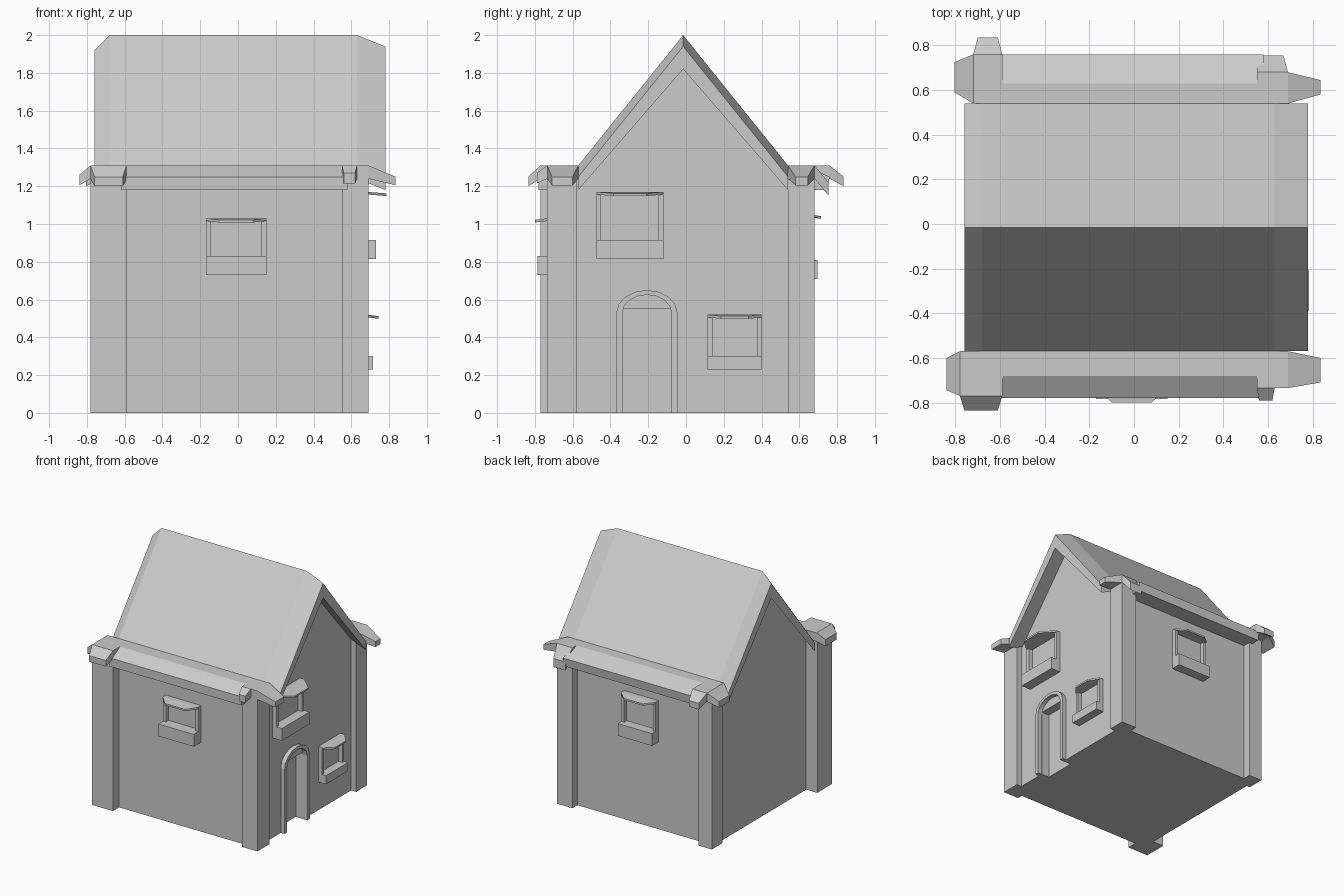
import bpy, bmesh
from math import sin, cos, pi

if "Cube" in bpy.data.objects:
    bpy.data.objects.remove(bpy.data.objects["Cube"])


def loft(name, rings):
    """Closed solid through matching rings of 3D points."""
    bm = bmesh.new()
    vs = [[bm.verts.new(p) for p in r] for r in rings]
    n = len(rings[0])
    for a, b in zip(vs, vs[1:]):
        for i in range(n):
            j = (i + 1) % n
            bm.faces.new((a[i], a[j], b[j], b[i]))
    bm.faces.new(vs[0])
    bm.faces.new(vs[-1])
    bmesh.ops.recalc_face_normals(bm, faces=bm.faces[:])
    me = bpy.data.meshes.new(name)
    bm.to_mesh(me)
    bm.free()
    ob = bpy.data.objects.new(name, me)
    bpy.context.collection.objects.link(ob)
    return ob


def box(name, x, y, z):
    return loft(name, [[(x[0], y[0], h), (x[1], y[0], h), (x[1], y[1], h), (x[0], y[1], h)]
                       for h in z])


def extrude_x(name, profile, x0, x1):
    return loft(name, [[(x, y, z) for y, z in profile] for x in (x0, x1)])


RIDGE, FRONT, BACK = -0.015, -0.57, 0.54      # roof lines in y
EAVE, TOP = 1.31, 2.0
WALL = {'right': 0.645, 'front': -0.69, 'back': 0.615}

# Gabled body
body = extrude_x("house_body", [(-0.69, 0), (0.615, 0), (0.615, 1.24), (BACK, 1.25),
                                (RIDGE, 1.91), (FRONT, 1.25), (-0.69, 1.24)], -0.68, 0.645)

# Door recess
cutter = box("door_cutter", (0.575, 0.8), (-0.335, -0.075), (-0.1, 0.55))
cutter.hide_render = True
cutter.hide_set(True)
cut = body.modifiers.new("door_recess", 'BOOLEAN')
cut.operation, cut.solver, cut.object = 'DIFFERENCE', 'EXACT', cutter

# Roof: chevron slab whose gable ends droop
rings = []
for x, dz in ((-0.76, -0.08), (-0.68, 0), (0.63, 0), (0.78, -0.06)):
    sec = [(FRONT, EAVE), (RIDGE, TOP), (BACK, EAVE),
           (BACK, EAVE - 0.07), (RIDGE, TOP - 0.12), (FRONT, EAVE - 0.07)]
    rings.append([(x, y, z + dz) for y, z in sec])
loft("roof", rings)

# Eaves along front and back
extrude_x("front_eave", [(FRONT, EAVE), (-0.68, EAVE), (-0.78, 1.25), (-0.78, 1.18),
                         (-0.66, 1.18), (FRONT, 1.24)], -0.62, 0.58)
extrude_x("back_eave", [(BACK, EAVE), (0.63, EAVE), (0.76, 1.25), (0.75, 1.18),
                        (0.58, 1.18), (BACK, 1.24)], -0.62, 0.58)


def arm(name, axis, base, end, wide, narrow, zend):
    """Drooping tapered bracket along x or y."""
    out = []
    for p, (a, b), (lo, hi) in ((base, wide, (1.24, EAVE)), (end, narrow, zend)):
        ring = [(p, a, lo), (p, b, lo), (p, b, hi), (p, a, hi)]
        out.append(ring if axis == 'x' else [(q[1], q[0], q[2]) for q in ring])
    loft(name, out)


# Corners: post x/y, cap x/y, x arm (base, end, wide, narrow, z), y arm (same)
corners = {
    "front_left": ((-0.78, -0.59), (-0.77, -0.58), (-0.78, -0.59), (-0.77, FRONT),
                   (-0.78, -0.84, (-0.77, -0.57), (-0.745, -0.60), (1.205, 1.26)),
                   (-0.77, -0.835, (-0.78, -0.59), (-0.76, -0.61), (1.20, 1.25))),
    "front_right": ((0.55, 0.69), (-0.735, -0.58), (0.55, 0.69), (-0.735, FRONT),
                    (0.69, 0.835, (-0.735, -0.57), (-0.71, -0.60), (1.205, 1.25)),
                    (-0.735, -0.79, (0.55, 0.63), (0.56, 0.62), (1.215, 1.27))),
    "back_left": ((-0.71, -0.59), (0.54, 0.68), (-0.72, -0.59), (BACK, 0.76),
                  (-0.72, -0.805, (0.54, 0.76), (0.59, 0.725), (1.20, 1.25)),
                  (0.76, 0.835, (-0.72, -0.59), (-0.70, -0.61), (1.20, 1.25))),
    "back_right": ((0.55, 0.69), (0.54, 0.68), (0.55, 0.69), (BACK, 0.68),
                   (0.69, 0.835, (0.54, 0.68), (0.58, 0.645), (1.205, 1.25)),
                   (0.68, 0.755, (0.55, 0.69), (0.56, 0.67), (1.15, 1.22))),
}
for name, (px, py, cx, cy, ax, ay) in corners.items():
    box(name + "_post", px, py, (0, 1.25))
    box(name + "_cap", cx, cy, (1.24, EAVE))
    arm(name + "_side_bracket", 'x', *ax)
    arm(name + "_end_bracket", 'y', *ay)


def window(name, side, u, z, sill, hood, inset):
    """Sill, jambs and tapered hood on a wall; u is along the wall, d outwards."""
    w = WALL[side]

    def at(a, d, h):
        return (w + d, a, h) if side == 'right' else (a, w - d if side == 'front' else w + d, h)

    def part(label, a, d, h):
        loft(name + label, [[at(a[0], d[0], k), at(a[1], d[0], k),
                             at(a[1], d[1], k), at(a[0], d[1], k)] for k in h])

    part("_sill", u, (-0.01, sill), (z[0], z[1]))
    part("_left_jamb", (u[0], u[0] + 0.025), (-0.01, 0.035), (z[1], z[2] - 0.01))
    part("_right_jamb", (u[1] - 0.025, u[1]), (-0.01, 0.035), (z[1], z[2] - 0.01))
    # hood: full width near the wall, tapered and slightly sloped in front
    t = z[2]
    loft(name + "_hood", [[at(u[0] + i, d, t - s - 0.014), at(u[1] - i, d, t - s - 0.014),
                           at(u[1] - i, d, t - s), at(u[0] + i, d, t - s)]
                          for d, i, s in ((-0.01, 0, 0), (0.04, 0, 0), (hood, inset, 0.008))])


window("front_window", 'front', (-0.17, 0.15), (0.73, 0.83, 1.03), 0.095, 0.11, 0.07)
window("back_window", 'back', (-0.18, 0.13), (0.71, 0.81, 1.05), 0.08, 0.10, 0.07)
window("upper_right_window", 'right', (-0.475, -0.12), (0.815, 0.915, 1.17), 0.085, 0.14, 0.09)
window("lower_right_window", 'right', (0.115, 0.40), (0.23, 0.30, 0.52), 0.07, 0.10, 0.07)


# Arched door surround
def arch(half, spring, rise, mid=-0.207, n=8):
    pts = [(mid - half * cos(pi * i / n), spring + rise * sin(pi * i / n)) for i in range(n + 1)]
    return [(mid - half, 0)] + pts + [(mid + half, 0)]


rings = []
for o, i in zip(arch(0.162, 0.53, 0.12), arch(0.13, 0.53, 0.095)):
    rings.append([(0.63, *o), (0.68, *o), (0.68, *i), (0.63, *i)])
loft("door_surround", rings)
